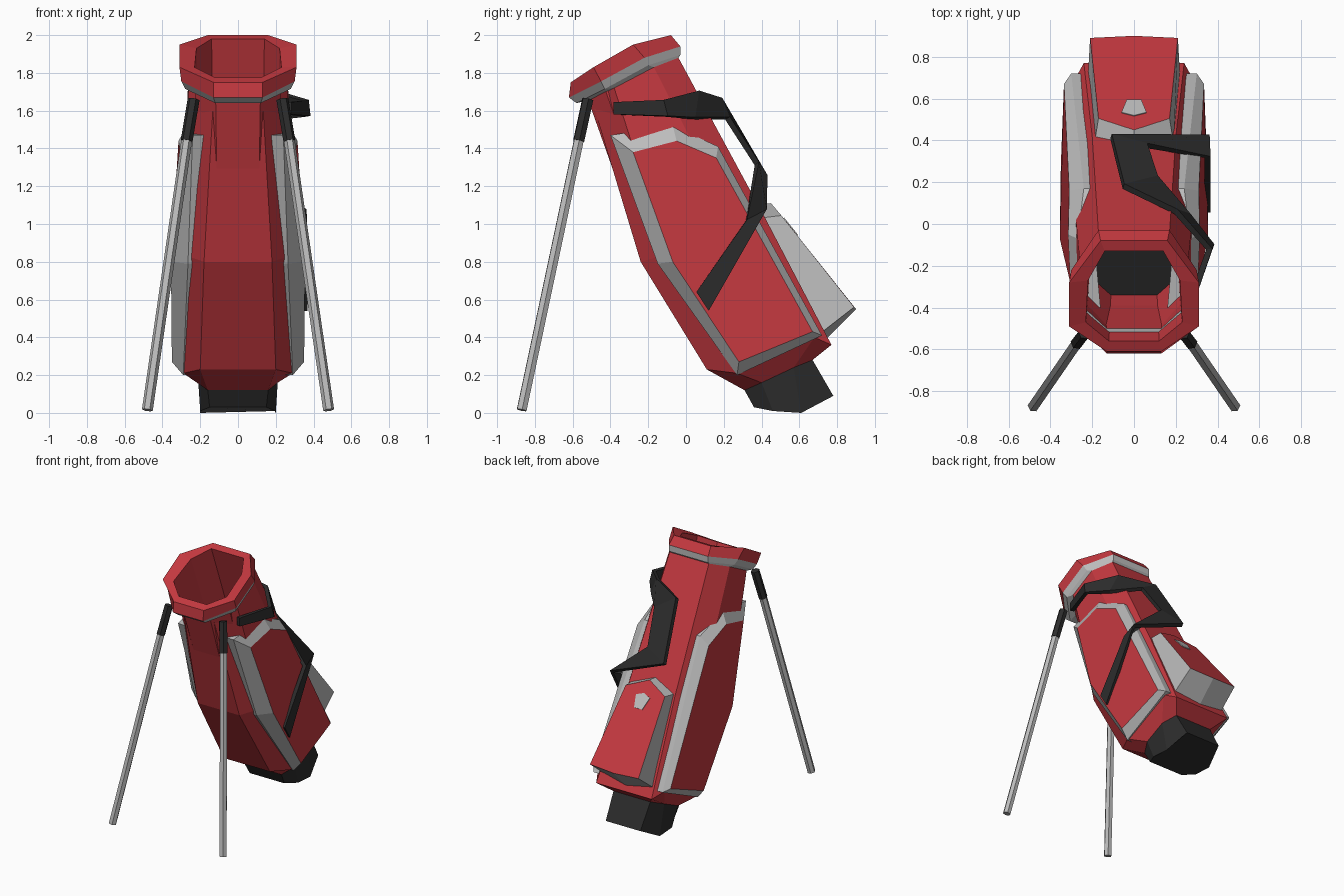
import bpy, bmesh
from mathutils import Vector

if "Cube" in bpy.data.objects:
    bpy.data.objects.remove(bpy.data.objects["Cube"])


def material(name, rgb):
    m = bpy.data.materials.new(name)
    m.diffuse_color = (*rgb, 1)
    m.use_nodes = True
    m.node_tree.nodes["Principled BSDF"].inputs["Base Color"].default_value = m.diffuse_color
    return m


RED = material("red", (0.55, 0.04, 0.05))
GREY = material("grey", (0.5, 0.5, 0.5))
DARK = material("dark", (0.025, 0.025, 0.025))


def loft(name, rings, mats, closed=True, start=None, end=None):
    """Bridge equal-length rings; mats gives one material per band, start/end cap them."""
    mesh = bpy.data.meshes.new(name)
    bm = bmesh.new()
    used = list(dict.fromkeys([m for m in [*mats, start, end] if m]))
    loops = [[bm.verts.new(p) for p in r] for r in rings]
    n = len(rings[0])
    for a, b, m in zip(loops, loops[1:], mats):
        for i in range(n if closed else n - 1):
            j = (i + 1) % n
            bm.faces.new((a[i], a[j], b[j], b[i])).material_index = used.index(m)
    for loop, m in ((loops[0], start), (loops[-1], end)):
        if m:
            bm.faces.new(loop).material_index = used.index(m)
    bmesh.ops.recalc_face_normals(bm, faces=bm.faces)
    bm.to_mesh(mesh)
    bm.free()
    for m in used:
        mesh.materials.append(m)
    ob = bpy.data.objects.new(name, mesh)
    bpy.context.collection.objects.link(ob)
    return ob


def octagon(*half):
    """Full ring from four right-hand (x, y, z) points, front to back."""
    return list(half) + [(-x, y, z) for x, y, z in reversed(half)]


# Tapered bag body
neck = octagon((.13, -.50, 1.66), (.26, -.38, 1.72), (.26, -.17, 1.83), (.17, -.04, 1.88))
waist = octagon((.18, -.24, .80), (.30, -.10, .84), (.30, .26, .99), (.20, .42, 1.03))
hip = octagon((.20, .11, .23), (.29, .27, .21), (.29, .68, .40), (.24, .77, .36))
tail = octagon((.16, .31, .12), (.21, .40, .16), (.21, .57, .24), (.16, .67, .28))
loft("bag_body", [neck, waist, hip, tail], [RED] * 3, end=RED)

# Dark foot under the body
foot = octagon((.15, .36, .03), (.20, .46, .01), (.20, .61, .0), (.15, .78, .09))
loft("bag_base", [tail, foot], [DARK], start=DARK, end=DARK)

# Rim with grey band, opening and inner floor
mouth = octagon((.12, -.56, 1.775), (.23, -.47, 1.83), (.22, -.27, 1.93), (.14, -.13, 1.98))
floor = [(x * .92, y + .22, z - .62) for x, y, z in mouth]
loft("rim", [
    neck,
    octagon((.12, -.58, 1.64), (.28, -.43, 1.715), (.28, -.20, 1.84), (.17, -.03, 1.895)),
    octagon((.13, -.62, 1.67), (.30, -.45, 1.755), (.30, -.22, 1.88), (.17, -.03, 1.94)),
    octagon((.13, -.61, 1.75), (.31, -.49, 1.83), (.31, -.28, 1.95), (.16, -.08, 2.0)),
    mouth, floor], [GREY, GREY, RED, RED, RED], end=DARK)

# Side pockets: red panel framed by a sloped grey border
border = [(.24, -.40, 1.47), (.27, -.07, 1.52), (.24, .17, 1.41),
          (.30, .72, .41), (.29, .27, .20), (.265, -.15, .79)]
panel = [(.305, -.28, 1.38), (.315, -.05, 1.44), (.31, .16, 1.35),
         (.335, .67, .43), (.35, .28, .27), (.355, -.07, .80)]
for s, side in ((1, "right"), (-1, "left")):
    rings = [[(s * (x - d), y, z) for x, y, z in r]
             for r, d in ((border, .08), (border, 0), (panel, 0))]
    loft(side + "_side_pocket", rings, [GREY, GREY], end=RED)

# Rear pocket, wedge shaped, with a small badge plate
base = [(0, .34, 1.10), (.19, .38, 1.03), (.22, .71, .42), (0, .74, .39),
        (-.22, .71, .42), (-.19, .38, 1.03)]
lid = [(0, .45, 1.11), (.17, .505, 1.045), (.21, .89, .56), (0, .90, .55),
       (-.21, .89, .56), (-.17, .505, 1.045)]
loft("rear_pocket", [base, lid], [GREY], start=GREY, end=RED)
out = Vector((0, .774, .633))
plate = [Vector((x, y, 1.11 - (y - .45) * 1.232)) for x, y in
         ((-.06, .53), (0, .515), (.06, .53), (.035, .59), (-.035, .59))]
loft("rear_badge", [[p - out * .02 for p in plate], [p + out * .006 for p in plate]],
     [GREY], start=GREY, end=GREY)


# Stand legs with dark upper sleeves
def rod(name, a, b, r, mat):
    a, b = Vector(a), Vector(b)
    bpy.ops.mesh.primitive_cylinder_add(vertices=6, radius=r, depth=(b - a).length,
                                        location=(a + b) / 2)
    ob = bpy.context.object
    ob.name = name
    ob.rotation_euler = (b - a).to_track_quat('Z', 'Y').to_euler()
    ob.data.materials.append(mat)


for s, side in ((1, "right"), (-1, "left")):
    top, joint, end = (s * .235, -.52, 1.66), (s * .272, -.568, 1.44), (s * .48, -.87, .015)
    rod(side + "_leg_sleeve", top, joint, .032, DARK)
    rod(side + "_leg", joint, end, .029, GREY)

# Shoulder strap: pairs of edge points along its path
strap = loft("shoulder_strap", [
    [(.27, -.38, 1.645), (.27, -.38, 1.58)],
    [(.36, -.12, 1.655), (.37, -.10, 1.57)],
    [(.20, .06, 1.70), (.26, .04, 1.56)],
    [(-.05, .18, 1.66), (.11, .22, 1.56)],
    [(-.11, .42, 1.25), (.06, .375, 1.32)],
    [(.352, .42, 1.07), (.352, .32, 1.02)],
    [(.352, .12, .54), (.352, .055, .64)]], [DARK] * 6, closed=False)
mod = strap.modifiers.new("thickness", 'SOLIDIFY')
mod.thickness = .03
mod.offset = 0
